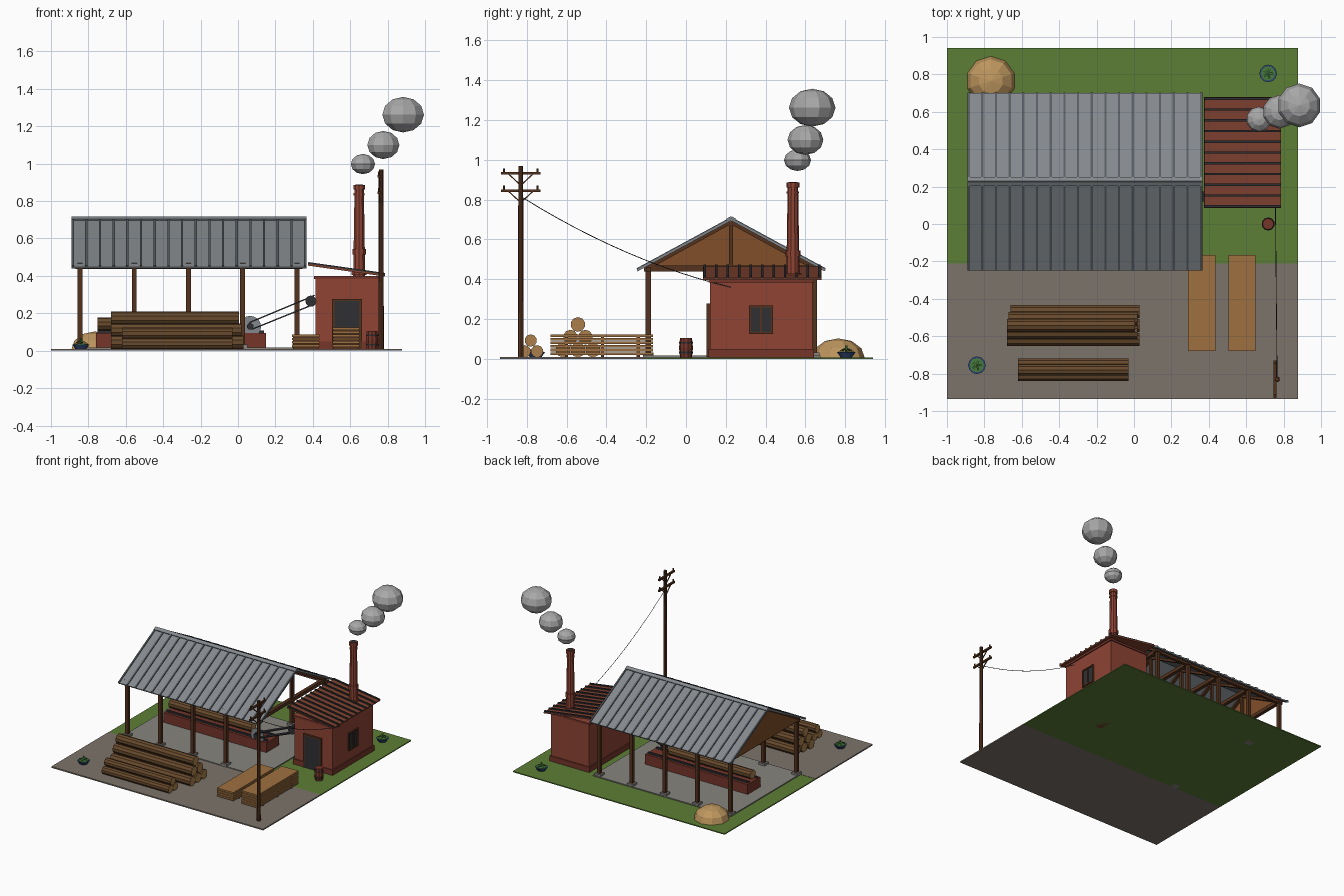
import bpy, bmesh, math
from mathutils import Vector, Matrix

if "Cube" in bpy.data.objects:
    bpy.data.objects.remove(bpy.data.objects["Cube"])


def mat(name, r, g, b):
    m = bpy.data.materials.new(name)
    m.diffuse_color = [((c / 255 + 0.055) / 1.055) ** 2.4 for c in (r, g, b)] + [1]
    m.use_nodes = True
    m.node_tree.nodes["Principled BSDF"].inputs["Base Color"].default_value = m.diffuse_color
    return m


GRASS, GRAVEL = mat("grass", 92, 126, 54), mat("gravel", 124, 116, 107)
CONC, METAL = mat("concrete", 135, 132, 126), mat("metal_sheet", 132, 137, 141)
DARK, IRON = mat("dark", 48, 48, 52), mat("rib_grey", 88, 93, 97)
TIMBER, BOARD = mat("timber", 84, 50, 30), mat("boards", 130, 78, 42)
BRICK, BASE = mat("brick", 142, 68, 52), mat("brick_dark", 118, 54, 42)
BARK, CUT = mat("bark", 104, 74, 44), mat("cut_wood", 172, 126, 76)
PLANK, DUST = mat("plank", 158, 112, 64), mat("sawdust", 190, 150, 94)
TILE, SMOKE = mat("roof_red", 128, 66, 48), mat("smoke", 168, 168, 168)
BLUE, LEAF = mat("pot_blue", 48, 72, 118), mat("leaf", 70, 120, 60)


class Part:
    """Collects several primitives in one named object."""

    def __init__(self, name, *mats):
        self.name, self.mats, self.bm = name, mats, bmesh.new()

    def box(self, x0, x1, y0, y1, z0, z1):
        m = Matrix.Translation(((x0 + x1) / 2, (y0 + y1) / 2, (z0 + z1) / 2))
        bmesh.ops.create_cube(self.bm, size=1, matrix=m @ Matrix.Diagonal((x1 - x0, y1 - y0, z1 - z0, 1)))
        return self

    def frame(self, a, b):
        a, b = Vector(a), Vector(b)
        d = (b - a).normalized()
        s = d.cross(Vector((0, 0, 1)))
        s = s.normalized() if s.length > 1e-4 else Vector((1, 0, 0))
        m = Matrix((s, s.cross(d) * -1, d)).transposed()
        if m.determinant() < 0:
            m = Matrix((s, s.cross(d), d)).transposed()
        return Matrix.Translation((a + b) / 2) @ m.to_4x4(), (b - a).length

    def beam(self, a, b, w, h):
        m, l = self.frame(a, b)
        bmesh.ops.create_cube(self.bm, size=1, matrix=m @ Matrix.Diagonal((w, h, l, 1)))
        return self

    def cyl(self, a, b, r1, r2=None, n=10, ends=0):
        m, l = self.frame(a, b)
        old = set(self.bm.faces)
        bmesh.ops.create_cone(self.bm, cap_ends=True, segments=n, radius1=r1,
                              radius2=r1 if r2 is None else r2, depth=l, matrix=m)
        for f in set(self.bm.faces) - old:
            if len(f.verts) == n and n != 4:
                f.material_index = ends
        return self

    def ball(self, c, r, rz, u=10, v=6):
        bmesh.ops.create_uvsphere(self.bm, u_segments=u, v_segments=v, radius=1,
                                  matrix=Matrix.Translation(c) @ Matrix.Diagonal((r, r, rz, 1)))
        return self

    def done(self):
        bmesh.ops.recalc_face_normals(self.bm, faces=self.bm.faces)
        me = bpy.data.meshes.new(self.name)
        self.bm.to_mesh(me)
        self.bm.free()
        for m in self.mats:
            me.materials.append(m)
        ob = bpy.data.objects.new(self.name, me)
        bpy.context.collection.objects.link(ob)
        return ob


# Ground
Part("grass_ground", GRASS).box(-1, .877, -.21, .94, 0, .008).done()
Part("gravel_yard", GRAVEL).box(-1, .877, -.935, -.21, 0, .01).done()
Part("shed_slab", CONC).box(-.87, .35, -.215, .675, .004, .016).done()

# Open shed: posts, footings, trusses
cols = [-.845 + .29 * i for i in range(5)]
posts, feet = Part("shed_posts", TIMBER), Part("post_footings", CONC)
truss = Part("roof_trusses", TIMBER)
for i, x in enumerate(cols):
    for y in (-.19, .645):
        if i < 4 or y > 0:
            posts.box(x - .013, x + .013, y - .013, y + .013, .01, .46)
            feet.box(x - .026, x + .026, y - .026, y + .026, 0, .032)
    truss.box(x - .014, x + .014, -.212, .664, .44, .468)
    truss.box(x - .01, x + .01, .215, .235, .45, .69)
    for s in (-1, 1):
        truss.beam((x, .225 + s * .43, .452), (x, .225, .688), .022, .02)
for y in (-.19, .645):
    truss.box(-.87, .345, y - .012, y + .012, .436, .458)
posts.done(), feet.done(), truss.done()

# Corrugated gable roof
roof, ribs = Part("shed_roof", METAL), Part("roof_ribs", IRON)
for s in (-1, 1):
    def slope(x, dz):
        return (x, .227 + s * .472, .444 + dz), (x, .227, .7 + dz)
    roof.beam(*slope(-.2625, 0), 1.255, .01)
    for i in range(18):
        ribs.beam(*slope(-.884 + i * 1.243 / 17, .006), .012, .012)
for s in (-1, 1):
    roof.beam((-.2625, .227 + s * .022, .7), (-.2625, .227, .713), 1.255, .008)
roof.done(), ribs.done()

# Boarded gable on the left end
g = Part("gable_boards", BOARD)
tri = [(-.2, .452), (.652, .452), (.226, .69)]
f = g.bm.faces.new([g.bm.verts.new((-.872, y, z)) for y, z in tri])
ext = bmesh.ops.extrude_face_region(g.bm, geom=[f])
bmesh.ops.translate(g.bm, vec=(.014, 0, 0), verts=[v for v in ext["geom"] if isinstance(v, bmesh.types.BMVert)])
g.done()

# Saw bench, log on it, blade and drive belt
Part("saw_bench", BASE).box(-.76, .15, .145, .305, .012, .095).done()
Part("bench_rails", DARK).box(-.75, .14, .165, .18, .095, .108).box(-.75, .14, .27, .285, .095, .108).done()
Part("bench_log", BARK, CUT).cyl((-.75, .225, .142), (-.02, .225, .142), .036, ends=1).done()
Part("saw_blade", METAL).cyl((.065, .15, .128), (.065, .158, .128), .058, n=20).done()
Part("blade_shaft", DARK).cyl((.065, .125, .13), (.065, .2, .13), .018).done()
Part("wall_pulley", DARK).cyl((.39, .12, .265), (.39, .175, .265), .03, n=12).done()
Part("drive_belt", DARK).beam((.06, .147, .15), (.41, .147, .296), .045, .007) \
    .beam((.075, .147, .115), (.41, .147, .25), .045, .007).done()

# Brick boiler house
Part("house_walls", BRICK).box(.415, .752, .12, .635, 0, .4).done()
Part("house_base", BASE).box(.407, .76, .112, .643, 0, .05).done()
Part("house_cornice", BASE).box(.407, .76, .112, .643, .384, .4).done()
Part("house_roof", TILE).beam((.375, .3825, .46), (.785, .3825, .402), .595, .01).done()
hr = Part("house_roof_ribs", DARK)
for i in range(11):
    y = .095 + i * .0575
    hr.beam((.375, y, .468), (.785, y, .41), .012, .012)
hr.done()
Part("door", DARK).box(.515, .65, .108, .125, .012, .265).done()
Part("door_frame", TIMBER).box(.503, .515, .104, .125, .01, .275).box(.65, .662, .104, .125, .01, .275) \
    .box(.503, .662, .104, .125, .265, .277).done()
Part("window_pane", DARK).box(.745, .757, .325, .43, .13, .262).done()
wf = Part("window_frame", TIMBER)
for y in (.322, .377, .433):
    wf.box(.75, .763, y - .005, y + .005, .125, .267)
for z in (.13, .262):
    wf.box(.75, .763, .317, .438, z - .005, z + .005)
wf.done()

# Chimney and smoke
c = (.648, .537)
Part("chimney", BRICK).cyl((*c, .38), (*c, .88), .034, .026).cyl((*c, .405), (*c, .43), .042) \
    .cyl((*c, .515), (*c, .545), .037).cyl((*c, .83), (*c, .842), .031).cyl((*c, .862), (*c, .887), .033).done()
Part("chimney_hole", DARK).cyl((*c, .88), (*c, .889), .022).done()
for i, (x, y, z, r, rz) in enumerate([(.668, .56, .998, .068, .054), (.777, .6, 1.1, .09, .075),
                                      (.883, .634, 1.262, .117, .095)]):
    Part("smoke_puff_%d" % (i + 1), SMOKE).ball((x, y, z), r, rz).done()

# Log piles
pile = Part("large_log_pile", BARK, CUT)
for row in range(3):
    for k in range(3 - row):
        y = -.543 + (k - (2 - row) / 2) * .075
        z = .045 + row * .064
        pile.cyl((-.68 + .01 * k, y, z), (.03 - .012 * row, y, z), .037, ends=1)
pile.done()
pile = Part("small_log_pile", BARK, CUT)
for y, z in ((-.81, .038), (-.748, .038), (-.78, .092)):
    pile.cyl((-.62, y, z), (-.03, y, z), .031, ends=1)
pile.done()

# Stacked planks
for name, x, n in (("plank_stack_low", .29, 4), ("plank_stack_tall", .505, 6)):
    p, b = Part(name, PLANK), Part(name + "_bearers", TIMBER)
    for i in range(n):
        p.box(x, x + .145, -.68, -.165, .02 + i * .018, .033 + i * .018)
        for y in (-.6, -.42, -.24):
            b.box(x + .004, x + .141, y - .008, y + .008, .008 + i * .018, .021 + i * .018)
    p.done(), b.done()

# Power pole with cross arms, and sagging wire
px, py = .765, -.83
pole = Part("power_pole", TIMBER).cyl((px, py, 0), (px, py, .97), .015, .012, n=8)
for z in (.932, .845):
    pole.box(px - .018, px - .004, py - .1, py + .1, z - .007, z + .007)
    for s in (-1, 1):
        pole.beam((px - .01, py, z - .06), (px - .01, py + s * .065, z), .006, .006)
        pole.cyl((px - .011, py + s * .085, z), (px - .011, py + s * .085, z + .025), .005, n=6)
pole.done()
cu = bpy.data.curves.new("power_wire", 'CURVE')
cu.dimensions, cu.bevel_depth, cu.bevel_resolution = '3D', .002, 0
sp = cu.splines.new('POLY')
sp.points.add(12)
for i, p in enumerate(sp.points):
    t = i / 12
    p.co = (px - .01 * t, -.82 + 1.045 * t, .81 - .45 * t - .2 * t * (1 - t), 1)
cu.materials.append(DARK)
bpy.context.collection.objects.link(bpy.data.objects.new("power_wire", cu))

# Barrel
bx = .717
Part("barrel", BASE).cyl((bx, 0, .008), (bx, 0, .055), .03, .035).cyl((bx, 0, .055), (bx, 0, .105), .035, .03).done()
Part("barrel_hoops", DARK).cyl((bx, 0, .028), (bx, 0, .036), .0355).cyl((bx, 0, .078), (bx, 0, .086), .0355).done()

# Sawdust heap, cut flat at the ground
h = Part("sawdust_heap", DUST).ball((-.765, .765, .005), .133, .098)
bmesh.ops.bisect_plane(h.bm, geom=h.bm.verts[:] + h.bm.edges[:] + h.bm.faces[:], plane_co=(0, 0, .004),
                       plane_no=(0, 0, 1), clear_inner=True)
h.done()

# Blue bowls with plants
for side, x, y in (("front", -.84, -.755), ("back", .717, .805)):
    Part(side + "_bowl", BLUE).cyl((x, y, .004), (x, y, .034), .026, .047, n=12).done()
    p = Part(side + "_bowl_plant", LEAF).cyl((x, y, .034), (x, y, .038), .038, n=12)
    p.cyl((x, y, .036), (x, y, .068), .006, n=6)
    for k in range(5):
        a = k * math.tau / 5
        p.beam((x, y, .055), (x + .03 * math.cos(a), y + .03 * math.sin(a), .042), .01, .004)
    p.done()
